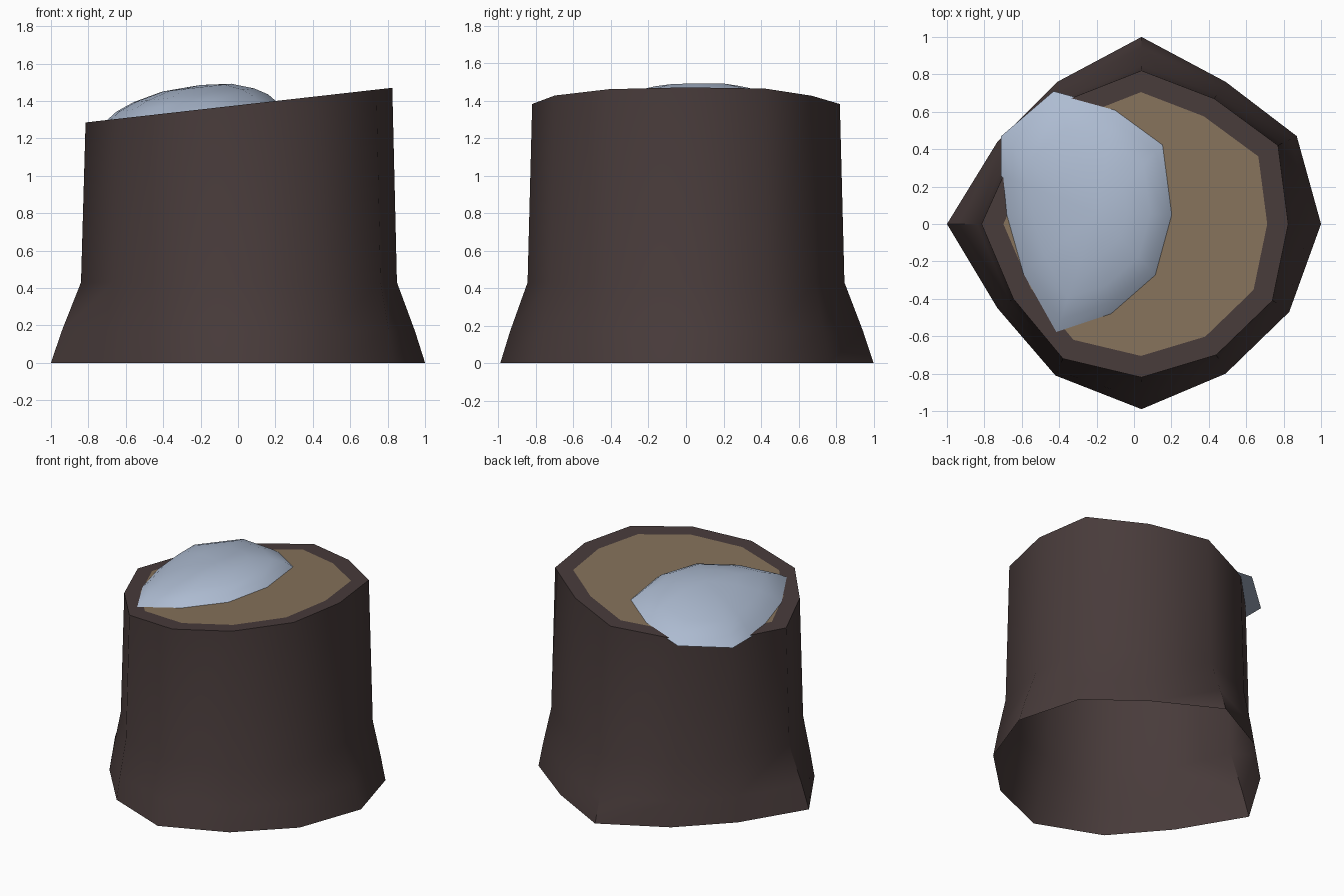
import bpy, bmesh, math

if "Cube" in bpy.data.objects:
    bpy.data.objects.remove(bpy.data.objects["Cube"])


def material(name, rgb):
    m = bpy.data.materials.new(name)
    m.diffuse_color = (*rgb, 1)
    m.use_nodes = True
    m.node_tree.nodes["Principled BSDF"].inputs["Base Color"].default_value = m.diffuse_color
    return m


bark = material("dark_bark", (0.065, 0.044, 0.043))
wood = material("cut_wood", (0.235, 0.168, 0.104))
snow = material("pale_snow", (0.42, 0.50, 0.64))


def cut_height(x):
    """Height of the slanted saw cut."""
    return 1.377 + 0.113 * x


def loft(bm, rings, mat=0):
    """Skin a list of equal-length rings; returns the vertex rings."""
    vr = [[bm.verts.new(p) for p in r] for r in rings]
    n = len(vr[0])
    for a, b in zip(vr, vr[1:]):
        for i in range(n):
            j = (i + 1) % n
            bm.faces.new((a[i], a[j], b[j], b[i])).material_index = mat
    return vr


def finish(bm, name, mats, angle):
    me = bpy.data.meshes.new(name)
    bm.to_mesh(me)
    bm.free()
    for m in mats:
        me.materials.append(m)
    ob = bpy.data.objects.new(name, me)
    bpy.context.collection.objects.link(ob)
    bpy.ops.object.select_all(action='DESELECT')
    bpy.context.view_layer.objects.active = ob
    ob.select_set(True)
    bpy.ops.object.shade_smooth_by_angle(angle=math.radians(angle))
    return ob


# Plan outlines, counter-clockwise from +x: flared roots and sawn rim
roots = [(1, 0), (0.87, 0.47), (0.49, 0.76), (0.04, 1), (-0.41, 0.76), (-0.73, 0.44),
         (-1, 0), (-0.73, -0.45), (-0.42, -0.81), (0.04, -0.99), (0.49, -0.80), (0.83, -0.47)]
rim = [(0.825, 0), (0.77, 0.42), (0.43, 0.67), (0.04, 0.82), (-0.38, 0.655), (-0.635, 0.40),
       (-0.815, 0), (-0.645, -0.40), (-0.38, -0.72), (0.04, -0.82), (0.44, -0.70), (0.74, -0.41)]

# Trunk: open at the bottom, flared foot, slanted cut top
waist = [(x * 1.03, y * 1.03) for x, y in rim]
flare = [(a[0] * 0.64 + b[0] * 0.36, a[1] * 0.64 + b[1] * 0.36) for a, b in zip(roots, waist)]
inner = [(0.02 + (x - 0.02) * 0.86, y * 0.86) for x, y in rim]
bm = bmesh.new()
rings = [[(x, y, z) for x, y in ring] for ring, z in ((roots, 0), (flare, 0.17), (waist, 0.43))]
rings += [[(x, y, cut_height(x)) for x, y in ring] for ring in (rim, inner)]
vr = loft(bm, rings)
# Cut wood disc inside the bark rim
bm.faces.new(vr[-1]).material_index = 1
finish(bm, "stump", [bark, wood], 50)

# Snow: low dome on the cut, hanging over the back left edge
outline = [(0.21, 0.05), (0.16, 0.43), (-0.10, 0.62), (-0.43, 0.71), (-0.71, 0.47), (-0.71, 0.26),
           (-0.69, 0.05), (-0.60, -0.27), (-0.42, -0.59), (-0.12, -0.49), (0.12, -0.28)]
cx, cy = -0.2, 0.06
bm = bmesh.new()
rings = []
for s, h in ((1, -0.008), (0.88, 0.04), (0.7, 0.08), (0.4, 0.119)):
    pts = [(cx + (x - cx) * s, cy + (y - cy) * s) for x, y in outline]
    rings.append([(x, y, cut_height(x) + h) for x, y in pts])
vr = loft(bm, rings)
peak = bm.verts.new((cx, cy, cut_height(cx) + 0.131))
top = vr[-1]
for i in range(len(top)):
    bm.faces.new((top[i], top[(i + 1) % len(top)], peak))
bm.faces.new(vr[0][::-1])
finish(bm, "snow_patch", [snow], 50)
